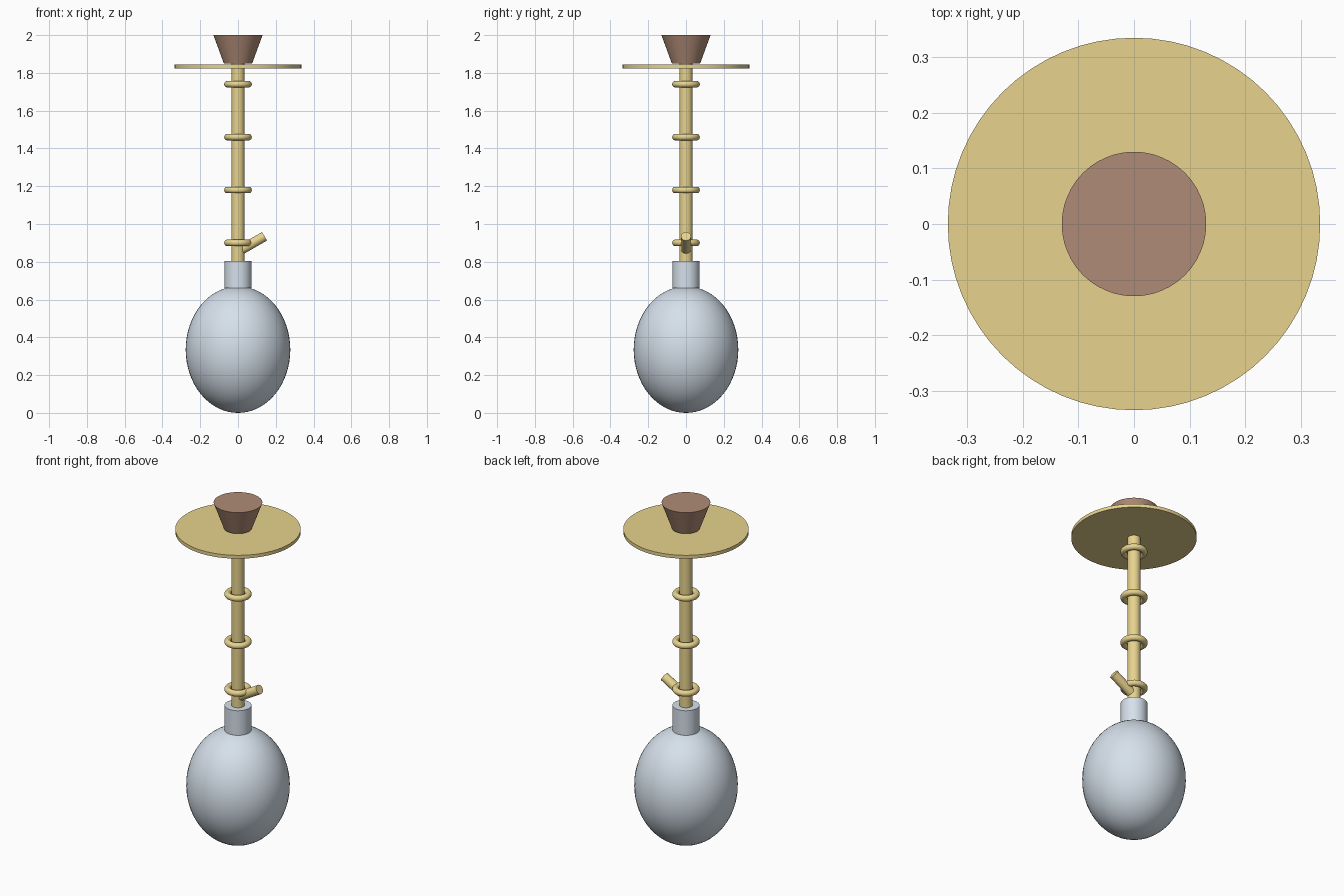
import bpy
import math

if "Cube" in bpy.data.objects:
    bpy.data.objects.remove(bpy.data.objects["Cube"])


def material(name, rgb):
    m = bpy.data.materials.new(name)
    m.diffuse_color = (*rgb, 1)
    m.use_nodes = True
    m.node_tree.nodes["Principled BSDF"].inputs["Base Color"].default_value = m.diffuse_color
    return m


glass = material("pale_glass", (0.67, 0.75, 0.83))
brass = material("brass", (0.80, 0.65, 0.27))
clay = material("clay", (0.43, 0.26, 0.18))


def finish(name, mat):
    ob = bpy.context.object
    ob.name = name
    ob.data.materials.append(mat)
    bpy.ops.object.shade_smooth_by_angle(angle=math.radians(40))
    return ob


def tube(name, mat, r, z0, z1, r_top=None, sides=48):
    """Upright capped cylinder or cone between two heights."""
    bpy.ops.mesh.primitive_cone_add(
        vertices=sides, radius1=r, radius2=r if r_top is None else r_top,
        depth=z1 - z0, location=(0, 0, (z0 + z1) / 2))
    return finish(name, mat)


# Egg-shaped glass base and its neck
bpy.ops.mesh.primitive_uv_sphere_add(segments=48, ring_count=32, radius=1,
                                     location=(0, 0, 0.335))
base = bpy.context.object
base.scale = (0.277, 0.277, 0.335)
bpy.ops.object.transform_apply(location=False, rotation=False, scale=True)
finish("glass_base", glass)
tube("neck", glass, 0.072, 0.66, 0.805)

# Central stem
tube("stem", brass, 0.035, 0.80, 1.85, sides=32)

# Evenly spaced rings around the stem
for i in range(4):
    bpy.ops.mesh.primitive_torus_add(
        major_radius=0.056, minor_radius=0.0175, major_segments=40,
        minor_segments=14, location=(0, 0, 0.90 + 0.28 * i))
    finish(f"stem_ring_{i + 1}", brass)

# Angled hose port on the side of the stem
bpy.ops.mesh.primitive_cylinder_add(
    vertices=24, radius=0.026, depth=0.14, location=(0.08, 0, 0.90),
    rotation=(0, math.radians(60), 0))
finish("hose_port", brass)

# Tray disc and flared bowl on top
tube("tray", brass, 0.335, 1.824, 1.844, sides=64)
tube("bowl", clay, 0.075, 1.85, 2.0, r_top=0.13)
